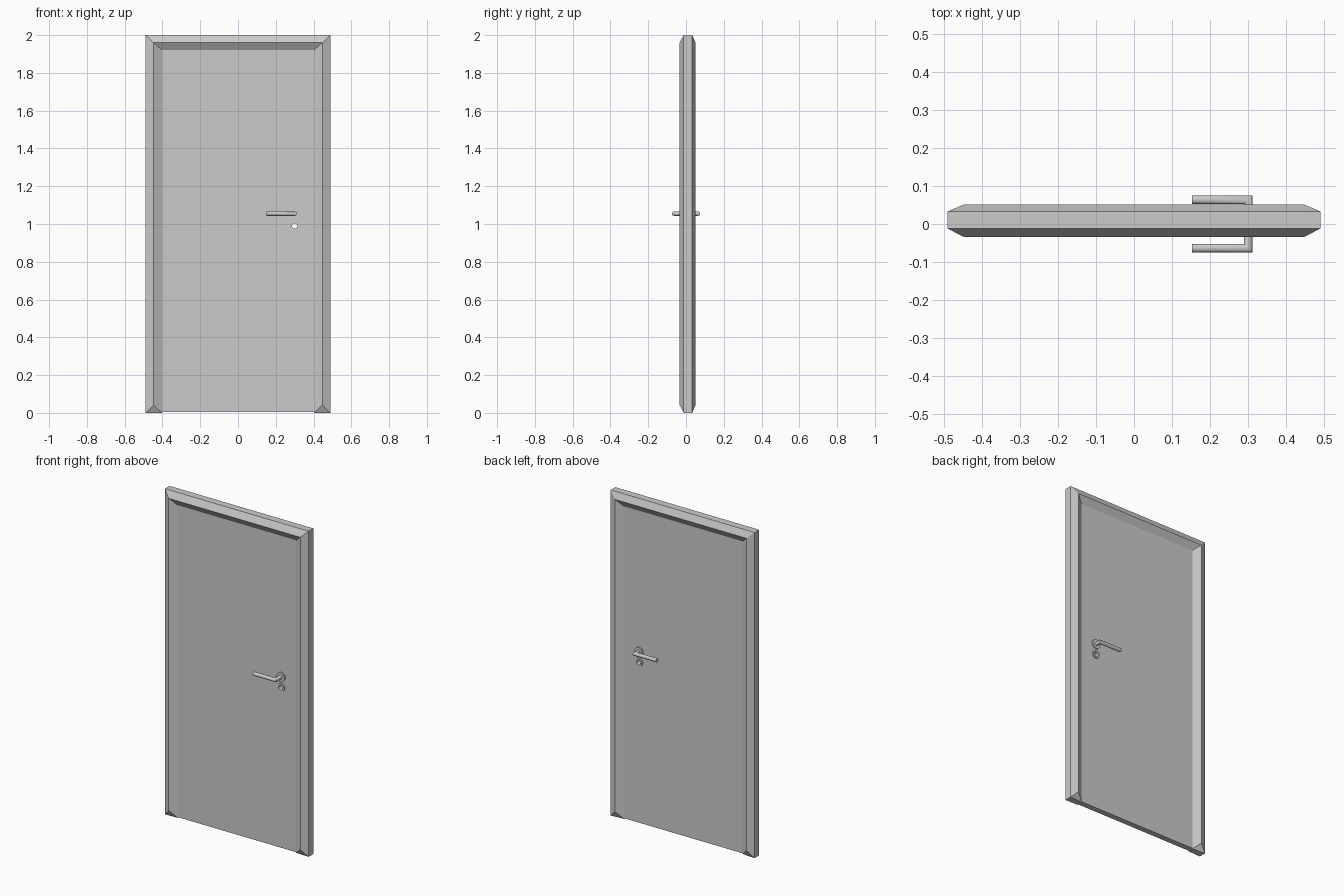
import bpy, bmesh, math
from mathutils import Matrix

if "Cube" in bpy.data.objects:
    bpy.data.objects.remove(bpy.data.objects["Cube"])

HX, HZ = 0.30, 1.055          # lever axis
KZ = 0.99                     # keyhole height
PANEL_F, PANEL_B = -0.009, 0.026


def make(name, bm, smooth=False):
    bmesh.ops.recalc_face_normals(bm, faces=bm.faces)
    me = bpy.data.meshes.new(name)
    bm.to_mesh(me)
    bm.free()
    ob = bpy.data.objects.new(name, me)
    bpy.context.collection.objects.link(ob)
    if smooth:
        bpy.context.view_layer.objects.active = ob
        ob.select_set(True)
        bpy.ops.object.shade_smooth_by_angle(angle=math.radians(40))
        ob.select_set(False)
    return ob


def skin(name, rings, smooth=False):
    """Bridge a list of closed rings and cap both ends."""
    bm = bmesh.new()
    vs = [[bm.verts.new(p) for p in r] for r in rings]
    n = len(vs[0])
    for a, b in zip(vs, vs[1:]):
        for i in range(n):
            j = (i + 1) % n
            bm.faces.new((a[i], a[j], b[j], b[i]))
    bm.faces.new(vs[0])
    bm.faces.new(vs[-1])
    return make(name, bm, smooth)


def cylinder_y(name, x, z, r, y0, y1, smooth=True):
    ring = [(x + r * math.cos(t), z + r * math.sin(t))
            for t in (i * math.tau / 32 for i in range(32))]
    return skin(name, [[(a, y, b) for a, b in ring] for y in (y0, y1)], smooth)


# frame: ridged profile (half width, height, foot height, y) swept up, across and down
profile = [(0.489, 2.00, 0.0, 0.033), (0.489, 2.00, 0.0, -0.012),
           (0.447, 1.96, 0.042, -0.034), (0.402, 1.92, 0.0, PANEL_F),
           (0.402, 1.92, 0.0, PANEL_B), (0.447, 1.96, 0.042, 0.051)]
bm = bmesh.new()
st = [[bm.verts.new((s * w, y, top if up else foot)) for w, top, foot, y in profile]
      for s, up in ((-1, 0), (-1, 1), (1, 1), (1, 0))]
for a, b in zip(st, st[1:]):
    for i in range(6):
        j = (i + 1) % 6
        bm.faces.new((a[i], a[j], b[j], b[i]))
# hipped feet
for e in (st[0], st[-1]):
    bm.faces.new((e[1], e[2], e[3]))
    bm.faces.new((e[4], e[5], e[0]))
    bm.faces.new((e[0], e[1], e[3], e[4]))
make("door_frame", bm)

# door leaf
bm = bmesh.new()
bmesh.ops.create_cube(bm, size=1, matrix=Matrix.Translation(
    (0, (PANEL_F + PANEL_B) / 2, 0.9625)) @ Matrix.Diagonal(
    (0.806, PANEL_B - PANEL_F, 1.917, 1)))
leaf = make("door_leaf", bm)

# hole through the leaf at the lock
cutter = cylinder_y("keyhole_cutter", HX, KZ, 0.014, -0.1, 0.1, False)
cutter.hide_render = True
cutter.hide_set(True)
mod = leaf.modifiers.new("keyhole", 'BOOLEAN')
mod.object = cutter
mod.operation = 'DIFFERENCE'
mod.solver = 'EXACT'


def lever(name, y_start, y_bar, s, r=0.0115):
    circ = [(r * math.cos(t), r * math.sin(t))
            for t in (i * math.tau / 20 for i in range(20))]
    skin(name, [[(HX + u, y_start, HZ + w) for u, w in circ],
                [(HX + u, y_bar + s * u, HZ + w) for u, w in circ],
                [(0.152, y_bar + s * u, HZ + w) for u, w in circ]], True)


def lock_ring(name, y0, y1, ro=0.025, ri=0.014):
    bm = bmesh.new()
    n = 32
    sec = [(ri, y0), (ro, y0), (ro, y1), (ri, y1)]
    vs = [[bm.verts.new((HX + r * math.cos(t), y, KZ + r * math.sin(t)))
           for r, y in sec] for t in (i * math.tau / n for i in range(n))]
    for i in range(n):
        a, b = vs[i], vs[(i + 1) % n]
        for k in range(4):
            m = (k + 1) % 4
            bm.faces.new((a[k], a[m], b[m], b[k]))
    make(name, bm, True)


# lever, rosette and lock ring on each side
for side, y, s in (("front", PANEL_F, -1), ("back", PANEL_B, 1)):
    lever(side + "_lever", y, s * 0.0635, s)
    cylinder_y(side + "_rosette", HX, HZ, 0.028, y, y + s * 0.007)
    lock_ring(side + "_lock_ring", y, y + s * 0.006)
